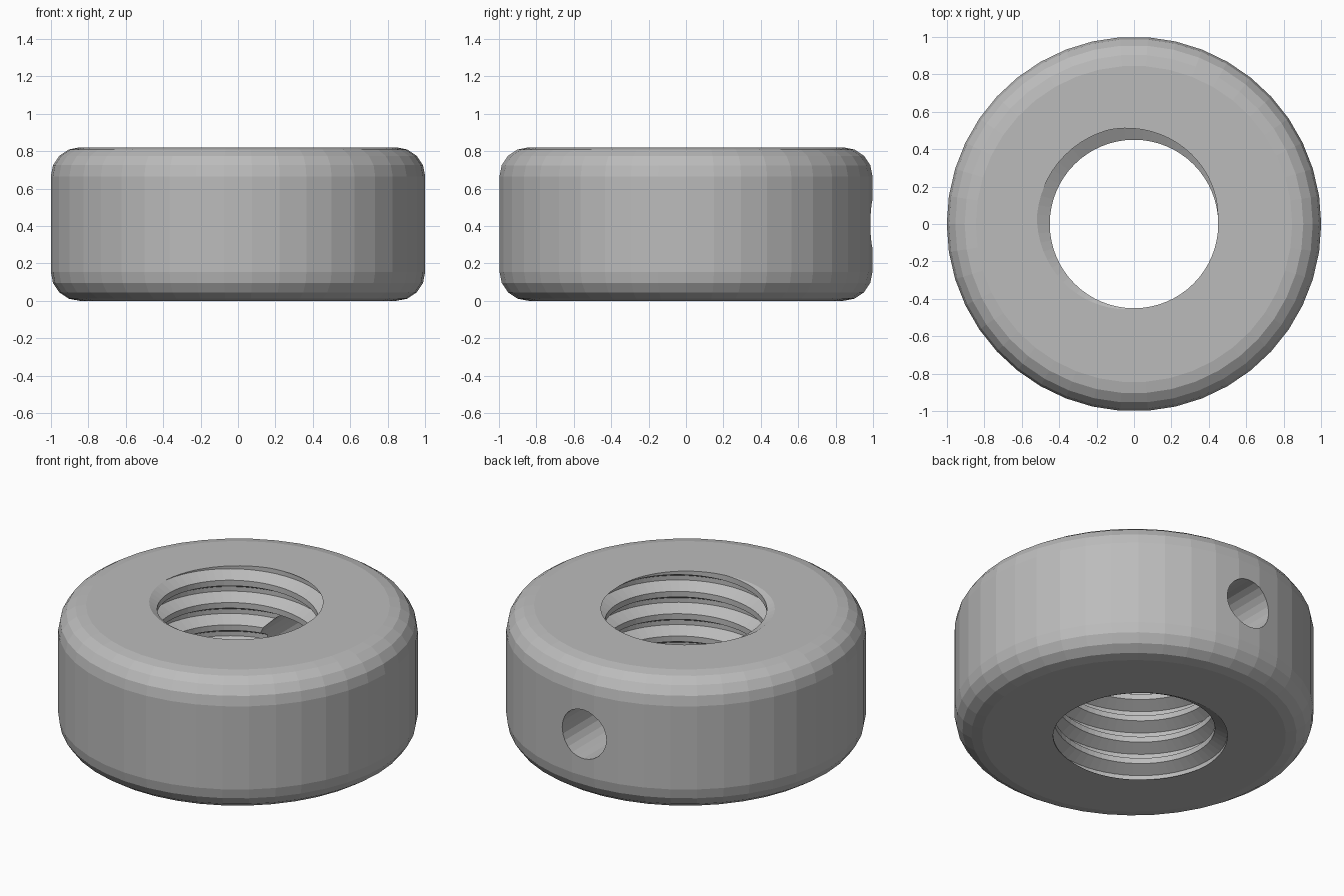
import bpy, bmesh, math
from mathutils import Matrix

cube = bpy.data.objects.get("Cube")
if cube:
    bpy.data.objects.remove(cube, do_unlink=True)

HEIGHT, FILLET = 0.82, 0.155
MINOR, MAJOR, PITCH = 0.45, 0.52, 0.137
HOLE_RADIUS = 0.15

steel = bpy.data.materials.new("plain grey steel")
steel.use_nodes = True
grey = (0.5, 0.5, 0.5, 1)
steel.diffuse_color = grey
steel.node_tree.nodes["Principled BSDF"].inputs["Base Color"].default_value = grey


def make_object(name, bm):
    bmesh.ops.recalc_face_normals(bm, faces=bm.faces)
    mesh = bpy.data.meshes.new(name)
    bm.to_mesh(mesh)
    bm.free()
    mesh.materials.append(steel)
    obj = bpy.data.objects.new(name, mesh)
    bpy.context.collection.objects.link(obj)
    return obj


def collar_blank(sides=42, steps=4):
    """Solid disc with rounded top and bottom rims."""
    arc = [math.pi / 2 * i / steps for i in range(steps + 1)]
    low = [(1 - FILLET + FILLET * math.sin(a), FILLET - FILLET * math.cos(a)) for a in arc]
    profile = low + [(r, HEIGHT - z) for r, z in reversed(low)]
    bm = bmesh.new()
    rings = []
    for r, z in profile:
        rings.append([bm.verts.new((r * math.cos(t), r * math.sin(t), z))
                      for t in (2 * math.pi * i / sides for i in range(sides))])
    for a, b in zip(rings, rings[1:]):
        for i in range(sides):
            j = (i + 1) % sides
            bm.faces.new((a[i], a[j], b[j], b[i]))
    bm.faces.new(rings[0])
    bm.faces.new(rings[-1])
    return make_object("threaded_collar", bm)


def thread_cutter(sides=64, turns=12):
    """Rod with a helical ridge, longer than the collar at both ends."""
    profile = [(0, MINOR), (0.25, MINOR), (0.525, MAJOR), (0.725, MAJOR), (1, MINOR)]
    start = HEIGHT - 9.014 * PITCH
    bm = bmesh.new()
    rows = []
    for s in range(sides * turns + 1):
        t = 2 * math.pi * s / sides
        rows.append([bm.verts.new((r * math.cos(t), r * math.sin(t),
                                   start + PITCH * (s / sides + h))) for h, r in profile])
    for a, b in zip(rows, rows[1:]):
        for i in range(len(profile) - 1):
            bm.faces.new((a[i], b[i], b[i + 1], a[i + 1]))
    bmesh.ops.remove_doubles(bm, verts=bm.verts, dist=0.0005)
    # Close both ends with fans
    rim = [e for e in bm.edges if e.is_boundary]
    caps = [bm.verts.new((0, 0, start - PITCH)),
            bm.verts.new((0, 0, start + (turns + 2) * PITCH))]
    for e in rim:
        middle = (e.verts[0].co.z + e.verts[1].co.z) / 2
        bm.faces.new((e.verts[0], e.verts[1], caps[middle > HEIGHT / 2]))
    return make_object("thread_cutter", bm)


def screw_hole_cutter():
    """Radial set screw hole through the back wall only."""
    bm = bmesh.new()
    place = Matrix.Translation((0, 0.7, HEIGHT / 2)) @ Matrix.Rotation(math.pi / 2, 4, 'X')
    bmesh.ops.create_cone(bm, cap_ends=True, segments=24, radius1=HOLE_RADIUS,
                          radius2=HOLE_RADIUS, depth=1, matrix=place)
    return make_object("screw_hole_cutter", bm)


def cut(target, cutter):
    mod = target.modifiers.new(cutter.name, 'BOOLEAN')
    mod.operation = 'DIFFERENCE'
    mod.solver = 'EXACT'
    mod.object = cutter
    bpy.context.view_layer.objects.active = target
    bpy.ops.object.modifier_apply(modifier=mod.name)
    bpy.data.objects.remove(cutter, do_unlink=True)


collar = collar_blank()
cut(collar, thread_cutter())
cut(collar, screw_hole_cutter())
